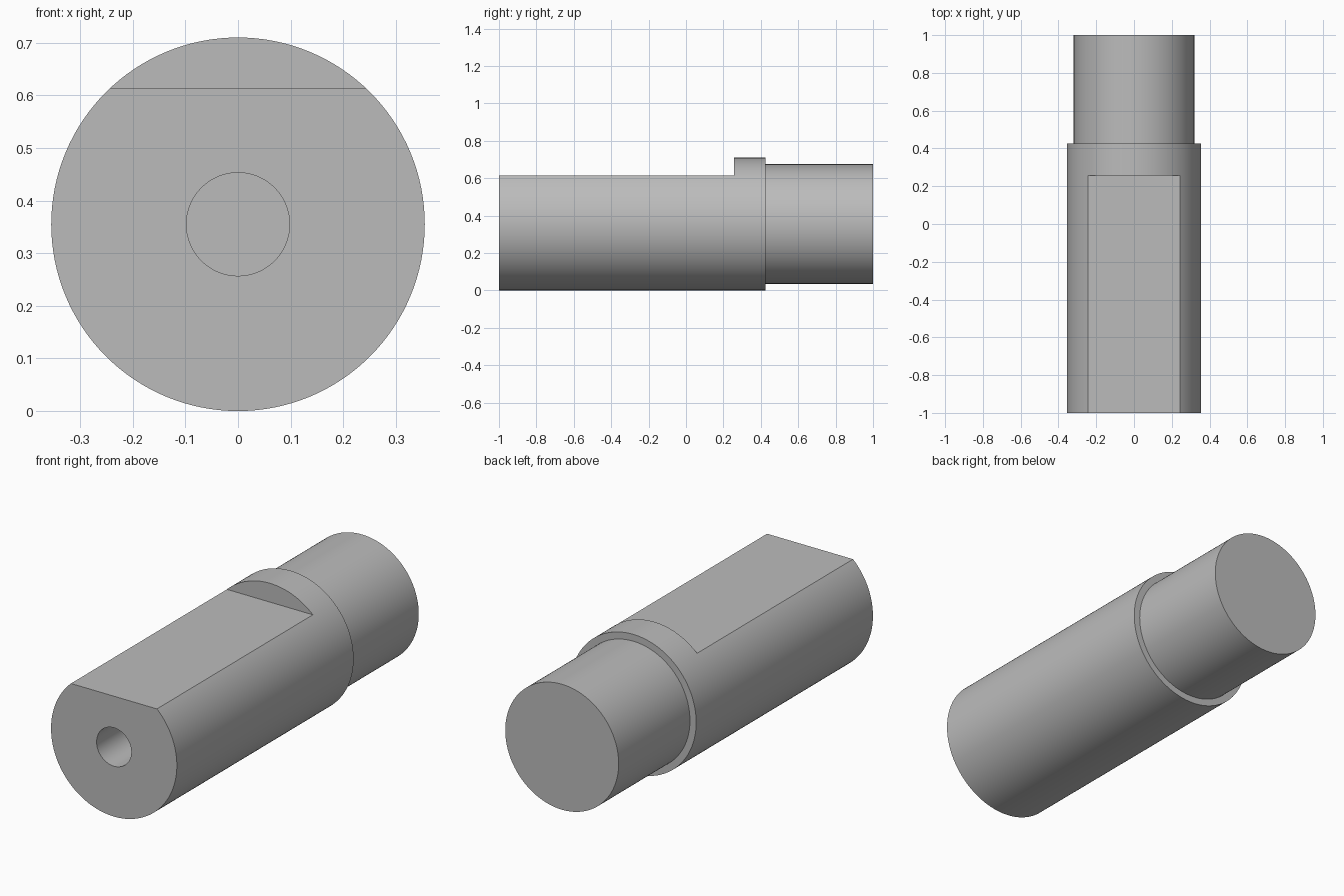
import bpy, bmesh, math
from mathutils import Matrix, Vector

cube = bpy.data.objects.get("Cube")
if cube:
    bpy.data.objects.remove(cube, do_unlink=True)

RADIUS, NECK, BORE = 0.355, 0.32, 0.098
FRONT, STEP, BACK = -1.0, 0.425, 1.0
FLAT_Z, FLAT_END, BORE_END = 0.614, 0.257, -0.2

steel = bpy.data.materials.new("plain grey")
steel.use_nodes = True
grey = (0.5, 0.5, 0.5, 1)
steel.diffuse_color = grey
steel.node_tree.nodes["Principled BSDF"].inputs["Base Color"].default_value = grey


def add_object(name, bm):
    bmesh.ops.recalc_face_normals(bm, faces=bm.faces)
    mesh = bpy.data.meshes.new(name)
    bm.to_mesh(mesh)
    bm.free()
    obj = bpy.data.objects.new(name, mesh)
    bpy.context.collection.objects.link(obj)
    mesh.materials.append(steel)
    return obj


# Stepped shaft with a blind bore, turned about the y axis
profile = [(0, BORE_END), (BORE, BORE_END), (BORE, FRONT), (RADIUS, FRONT),
           (RADIUS, STEP), (NECK, STEP), (NECK, BACK), (0, BACK)]
bm = bmesh.new()
verts = [bm.verts.new((r, y, RADIUS)) for r, y in profile]
edges = [bm.edges.new(pair) for pair in zip(verts, verts[1:])]
bmesh.ops.spin(bm, geom=verts + edges, cent=(0, 0, RADIUS), axis=(0, 1, 0),
               angle=math.tau, steps=128, use_merge=False)
bmesh.ops.remove_doubles(bm, verts=bm.verts, dist=0.0001)
shaft = add_object("shaft", bm)

# Block that mills the clamping flat
bm = bmesh.new()
low, high = Vector((-0.6, FRONT - 0.3, FLAT_Z)), Vector((0.6, FLAT_END, 1))
bmesh.ops.create_cube(bm, size=1, matrix=Matrix.Translation((low + high) / 2)
                      @ Matrix.Diagonal((high - low).to_4d()))
cutter = add_object("flat_cutter", bm)

bpy.context.view_layer.objects.active = shaft
shaft.select_set(True)
cut = shaft.modifiers.new("flat", 'BOOLEAN')
cut.operation, cut.solver, cut.object = 'DIFFERENCE', 'EXACT', cutter
bpy.ops.object.modifier_apply(modifier=cut.name)
bpy.data.objects.remove(cutter, do_unlink=True)

bpy.ops.object.shade_smooth_by_angle(angle=math.radians(25))
